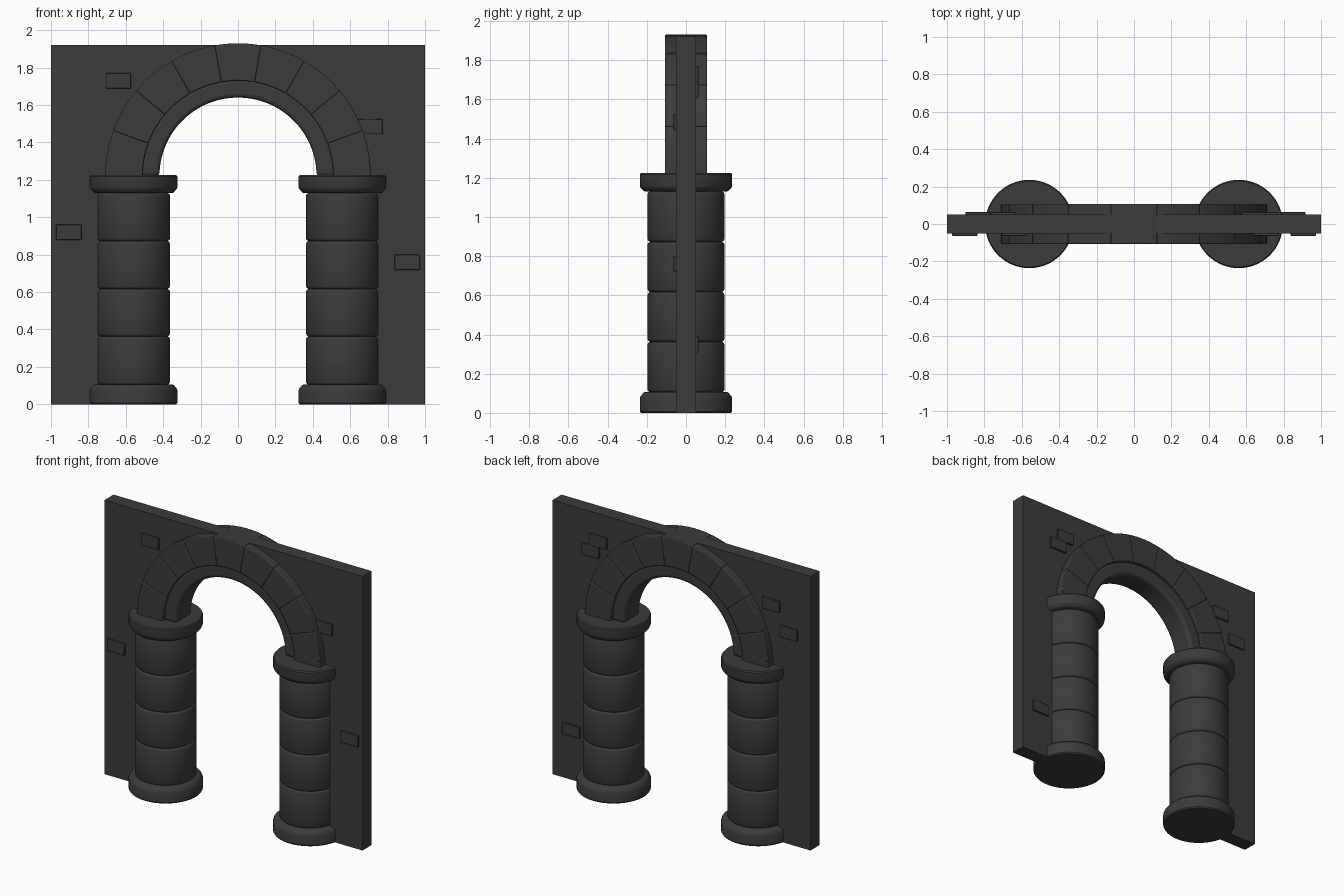
import bpy, bmesh
from math import sin, cos, pi, radians

if "Cube" in bpy.data.objects:
    bpy.data.objects.remove(bpy.data.objects["Cube"])

stone = bpy.data.materials.new("dark_stone")
stone.diffuse_color = (0.045, 0.045, 0.045, 1)
stone.use_nodes = True
stone.node_tree.nodes["Principled BSDF"].inputs["Base Color"].default_value = stone.diffuse_color
ARCH_Z = 1.22


def finish(name, bm, bevel=0, segments=2, smooth=True):
    bmesh.ops.recalc_face_normals(bm, faces=bm.faces)
    me = bpy.data.meshes.new(name)
    bm.to_mesh(me)
    bm.free()
    ob = bpy.data.objects.new(name, me)
    bpy.context.collection.objects.link(ob)
    me.materials.append(stone)
    if bevel:
        m = ob.modifiers.new("bevel", "BEVEL")
        m.width, m.segments = bevel, segments
        m.limit_method, m.angle_limit = "ANGLE", radians(40)
    if smooth:
        bpy.ops.object.select_all(action="DESELECT")
        ob.select_set(True)
        bpy.context.view_layer.objects.active = ob
        bpy.ops.object.shade_smooth_by_angle(angle=radians(35))
    return ob


def arc(r, a0, a1, n):
    angles = [radians(a0 + (a1 - a0) * i / n) for i in range(n + 1)]
    return [(r * cos(a), ARCH_Z + r * sin(a)) for a in angles]


def slab(name, outline, depth, **kw):
    """Extrude an x-z outline to half-depth on both sides of y = 0."""
    bm = bmesh.new()
    face = bm.faces.new([bm.verts.new((x, -depth, z)) for x, z in outline])
    new = bmesh.ops.extrude_face_region(bm, geom=[face])["geom"]
    verts = [v for v in new if isinstance(v, bmesh.types.BMVert)]
    bmesh.ops.translate(bm, verts=verts, vec=(0, 2 * depth, 0))
    return finish(name, bm, **kw)


def lathe(name, x, profile, n=64):
    """Turn an (r, z) profile around a vertical axis and cap both ends."""
    bm = bmesh.new()
    rings = [[bm.verts.new((x + r * cos(2 * pi * i / n), r * sin(2 * pi * i / n), z))
              for i in range(n)] for r, z in profile]
    for a, b in zip(rings, rings[1:]):
        for i in range(n):
            j = (i + 1) % n
            bm.faces.new((a[i], a[j], b[j], b[i]))
    bm.faces.new(rings[0])
    bm.faces.new(rings[-1])
    return finish(name, bm)


# wall panel with arched opening
opening = [(0.48, 0)] + arc(0.48, 0, 180, 48) + [(-0.48, 0)]
slab("wall", [(-1, 0), (-1, 1.92), (1, 1.92), (1, 0)] + opening, 0.05, smooth=False)

# arch: nine wedge stones and a rounded inner ring
for k in range(9):
    a0, a1 = 20 * k, 20 * k + 20
    slab(f"arch_stone_{k + 1}", arc(0.71, a0, a1, 8) + arc(0.51, a1, a0, 8), 0.108, bevel=0.006)
slab("arch_inner_ring", arc(0.52, 0, 180, 64) + arc(0.42, 180, 0, 64), 0.085, bevel=0.025, segments=3)

# columns: base, four drums, capital
joints = [0.105, 0.363, 0.617, 0.873, 1.13]
for side, x in (("left", -0.56), ("right", 0.56)):
    lathe(f"{side}_base", x, [(0.23, 0), (0.236, 0.008), (0.236, 0.075), (0.232, 0.085),
                              (0.216, 0.103), (0.21, 0.106)])
    for k, (z0, z1) in enumerate(zip(joints, joints[1:])):
        lathe(f"{side}_drum_{k + 1}", x, [(0.184, z0), (0.192, z0 + 0.005), (0.196, z0 + 0.014),
                                          (0.196, z1 - 0.014), (0.192, z1 - 0.005), (0.184, z1)])
    lathe(f"{side}_capital", x, [(0.21, 1.13), (0.216, 1.133), (0.232, 1.15), (0.236, 1.16),
                                 (0.236, 1.217), (0.23, 1.225)])

# raised bricks on the front (-1) and back (+1) of the wall
bricks = [(-0.64, 1.73, -1), (0.705, 1.485, -1), (-0.905, 0.92, -1), (0.905, 0.76, -1),
          (0.64, 1.73, 1), (0.70, 1.65, 1), (-0.70, 1.645, 1), (-0.835, 1.48, 1), (0.85, 0.35, 1)]
for k, (x, z, s) in enumerate(bricks):
    bm = bmesh.new()
    bmesh.ops.create_cube(bm, size=1)
    bmesh.ops.scale(bm, verts=bm.verts, vec=(0.134, 0.04, 0.082))
    bmesh.ops.translate(bm, verts=bm.verts, vec=(x, s * 0.043, z))
    finish(f"brick_{k + 1}", bm, bevel=0.002, segments=1)
